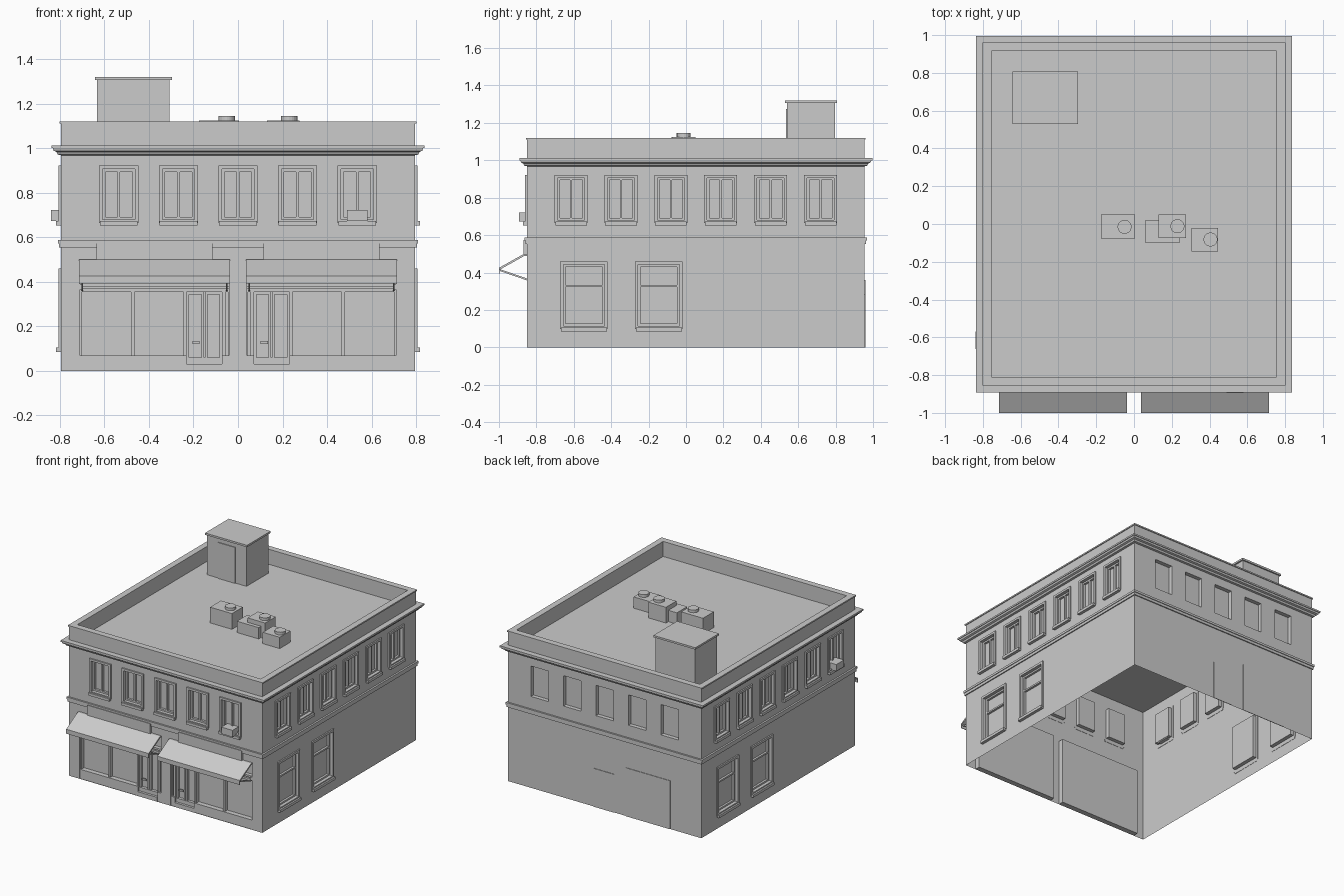
import bpy, bmesh
from math import pi
from mathutils import Matrix

if "Cube" in bpy.data.objects:
    bpy.data.objects.remove(bpy.data.objects["Cube"])

HX, Y0, Y1, ROOF = 0.795, -0.85, 0.955, 1.008
YC = (Y0 + Y1) / 2


def finish(name, bm, mat=Matrix()):
    bmesh.ops.remove_doubles(bm, verts=bm.verts, dist=1e-5)
    bmesh.ops.recalc_face_normals(bm, faces=bm.faces)
    me = bpy.data.meshes.new(name)
    bm.to_mesh(me)
    bm.free()
    ob = bpy.data.objects.new(name, me)
    ob.matrix_world = mat
    bpy.context.collection.objects.link(ob)
    return ob


def box(bm, x0, x1, y0, y1, z0, z1):
    m = Matrix.Translation(((x0 + x1) / 2, (y0 + y1) / 2, (z0 + z1) / 2))
    bmesh.ops.create_cube(bm, size=1, matrix=m @ Matrix.Diagonal((abs(x1 - x0), y1 - y0, z1 - z0, 1)))


def quad(bm, *pts):
    bm.faces.new([bm.verts.new(p) for p in pts])


def extrude_x(bm, x0, x1, prof):
    """Solid with a (y, z) profile running along x."""
    a = [bm.verts.new((x0, y, z)) for y, z in prof]
    b = [bm.verts.new((x1, y, z)) for y, z in prof]
    bm.faces.new(a)
    bm.faces.new(b[::-1])
    for i in range(len(prof)):
        j = (i + 1) % len(prof)
        bm.faces.new((a[i], b[i], b[j], a[j]))


def ring(name, prof):
    """Sweep an (outward offset, z) profile around the building footprint."""
    bm = bmesh.new()
    loops = [[bm.verts.new(p) for p in ((-HX - d, Y0 - d, z), (HX + d, Y0 - d, z),
                                        (HX + d, Y1 + d, z), (-HX - d, Y1 + d, z))] for d, z in prof]
    for a, b in zip(loops, loops[1:]):
        for i in range(4):
            j = (i + 1) % 4
            bm.faces.new((a[i], a[j], b[j], b[i]))
    return finish(name, bm)


def wall(name, half, holes, mat):
    """Thin wall in local xz; holes are (u0, u1, z0, z1, depth) with recessed panes."""
    bm = bmesh.new()
    us = sorted({-half, half, *[h[0] for h in holes], *[h[1] for h in holes]})
    zs = sorted({0, ROOF, *[h[2] for h in holes], *[h[3] for h in holes]})
    for a, b in zip(us, us[1:]):
        for c, d in zip(zs, zs[1:]):
            if not any(h[0] < (a + b) / 2 < h[1] and h[2] < (c + d) / 2 < h[3] for h in holes):
                quad(bm, (a, 0, c), (b, 0, c), (b, 0, d), (a, 0, d))
    for a, b, c, d, e in holes:
        p = [(a, c), (b, c), (b, d), (a, d)]
        quad(bm, *[(u, e, z) for u, z in p])
        for (u, z), (v, w) in zip(p, p[1:] + p[:1]):
            quad(bm, (u, 0, z), (v, 0, w), (v, e, w), (u, e, z))
    finish(name, bm, mat)


def frame(bm, a, b, c, d, t, y0, y1):
    """Rectangular border of thickness t inside the given rectangle."""
    box(bm, a, a + t, y0, y1, c, d)
    box(bm, b - t, b, y0, y1, c, d)
    box(bm, a + t, b - t, y0, y1, c, c + t)
    box(bm, a + t, b - t, y0, y1, d - t, d)


def window(bm, u, w, z0, z1, t, split):
    """Casing, sill and sash bars around an opening."""
    a, b = u - w / 2, u + w / 2
    frame(bm, a - t, b + t, z0 - t, z1 + t, t, -0.010, 0.002)
    box(bm, a - t + .004, b + t - .004, -0.022, 0.002, z0 - t - .012, z0 - t + .008)
    frame(bm, a, b, z0, z1, .012, 0.014, 0.03)
    if split == 'v':
        box(bm, u - .006, u + .006, 0.014, 0.03, z0, z1)
    else:
        zm = z0 + (z1 - z0) * .65
        box(bm, a, b, 0.014, 0.03, zm - .006, zm + .006)


def place(x, y, turn):
    return Matrix.Translation((x, y, 0)) @ Matrix.Rotation(turn * pi / 2, 4, 'Z')


# Walls with recessed openings, then their window trim
FRONT_U = [-.535, -.267, 0, .267, .535]
SIDE_U = [-.667, -.4, -.133, .133, .4, .667]
UP, W, DEP = (.68, .906), .145, .03
side_half = (Y1 - Y0) / 2
walls = {'front': (place(0, Y0, 0), FRONT_U, HX), 'right': (place(HX, YC, 1), SIDE_U, side_half),
         'back': (place(0, Y1, 2), FRONT_U, HX), 'left': (place(-HX, YC, 3), SIDE_U, side_half)}
for side, (mat, us, half) in walls.items():
    holes = [(u - W / 2, u + W / 2, *UP, DEP) for u in us]
    low = [-.598, -.198] if us is SIDE_U else []
    holes += [(u - .11, u + .11, .115, .442, DEP) for u in low]
    if side == 'front':
        holes += [(-.71, -.04, 0, .5, .04), (.04, .71, 0, .5, .04)]
    wall(side + '_wall', half, holes, mat)
    if side != 'back':
        bm = bmesh.new()
        for u in us:
            window(bm, u, W, *UP, .016, 'v')
        for u in low:
            window(bm, u, .22, .115, .442, .017, 'h')
        finish(side + '_window_trim', bm, mat)

# Window cooling units on the front and left walls
for side, u in (('front', .535), ('left', .667)):
    bm = bmesh.new()
    box(bm, u - .046, u + .046, -.044, .028, .672, .722)
    finish(side + '_window_cooler', bm, walls[side][0])

# String course, cornice, parapet and roof
ring('string_course', [(0, .553), (.008, .553), (.008, .572), (.013, .572), (.013, .588), (0, .588)])
ring('cornice', [(0, .968), (.014, .971), (.02, .983), (.032, .988), (.036, 1.0),
                 (.041, 1.0), (.041, 1.012), (0, 1.012)])
ring('parapet', [(0, ROOF), (0, 1.11), (.006, 1.11), (.006, 1.12), (-.04, 1.12), (-.04, ROOF)])
bm = bmesh.new()
quad(bm, (-HX, Y0, ROOF), (HX, Y0, ROOF), (HX, Y1, ROOF), (-HX, Y1, ROOF))
finish('roof_deck', bm)

# Two mirrored shopfronts
for side, s in (('left', -1), ('right', 1)):
    bm = bmesh.new()

    def sbox(a, b, y0, y1, z0, z1):
        box(bm, min(s * a, s * b), max(s * a, s * b), Y0 + y0, Y0 + y1, z0, z1)

    for a, b in ((.70, .71), (.465, .48), (.232, .245), (.04, .046), (.056, .072)):
        sbox(a, b, .012, .04, .06, .372)
    for z0, z1 in ((.355, .37), (.378, .392)):
        sbox(.04, .71, .012, .04, z0, z1)
    sbox(.232, .71, .004, .04, 0, .07)
    sbox(.04, .072, .004, .04, 0, .07)
    sbox(.695, .71, 0, .03, .365, .39)
    finish(side + '_shopfront_frame', bm)

    # Double door, handle and steps
    bm = bmesh.new()
    for a, b in ((.072, .148), (.152, .232)):
        a, b = sorted((s * a, s * b))
        frame(bm, a, b, .035, .355, .012, Y0 + .022, Y0 + .04)
    h = -.188 if s < 0 else .118
    box(bm, h - .016, h + .016, Y0 + .012, Y0 + .022, .122, .134)
    finish(side + '_shop_door', bm)
    bm = bmesh.new()
    sbox(.072, .232, .0, .04, 0, .032)
    sbox(.072, .232, .018, .04, .032, .06)
    finish(side + '_door_step', bm)

    # Sign board
    bm = bmesh.new()
    sbox(.115, .635, -.018, .0, .5, .575)
    finish(side + '_sign_board', bm)

    # Sloped awning with valance and support arms
    bm = bmesh.new()
    x0, x1 = sorted((s * .036, s * .714))
    extrude_x(bm, x0, x1, [(Y0, .5), (-.866, .5), (-1.0, .425), (-1.0, .392), (-.996, .392),
                           (-.996, .415), (-.866, .488), (Y0, .488)])
    for x in (x0 + .012, x1 - .018):
        extrude_x(bm, x, x + .006, [(-.995, .418), (-.995, .408), (Y0, .358), (Y0, .368)])
    finish(side + '_awning', bm)

# Back service doors
for name, x0, x1, h in (('back_door', -.078, .087, .285), ('loading_door', -.54, -.177, .36)):
    bm = bmesh.new()
    box(bm, x0, x1, Y1, Y1 + .004, 0, h)
    finish(name, bm)

# Roof stair house with cap and door
bm = bmesh.new()
box(bm, -.632, -.308, .54, .797, ROOF, 1.308)
finish('stair_house', bm)
bm = bmesh.new()
box(bm, -.642, -.297, .53, .807, 1.306, 1.32)
finish('stair_house_cap', bm)
bm = bmesh.new()
box(bm, -.54, -.398, .534, .541, ROOF, 1.275)
finish('stair_house_door', bm)

# Rooftop cooling units: box extents, top, fan centre
units = [(-.175, .005, -.078, .05, 1.125, (-.05, -.015)), (.06, .24, -.1, .022, 1.092, None),
         (.13, .275, -.073, .05, 1.125, (.23, -.012)), (.305, .445, -.145, -.02, 1.092, (.405, -.082))]
for i, (x0, x1, y0, y1, top, fan) in enumerate(units):
    bm = bmesh.new()
    box(bm, x0, x1, y0, y1, ROOF, top)
    if fan:
        bmesh.ops.create_cone(bm, cap_ends=True, segments=20, radius1=.037, radius2=.037, depth=.02,
                              matrix=Matrix.Translation((*fan, top + .01)))
    finish(f'roof_cooler_{i + 1}', bm)
